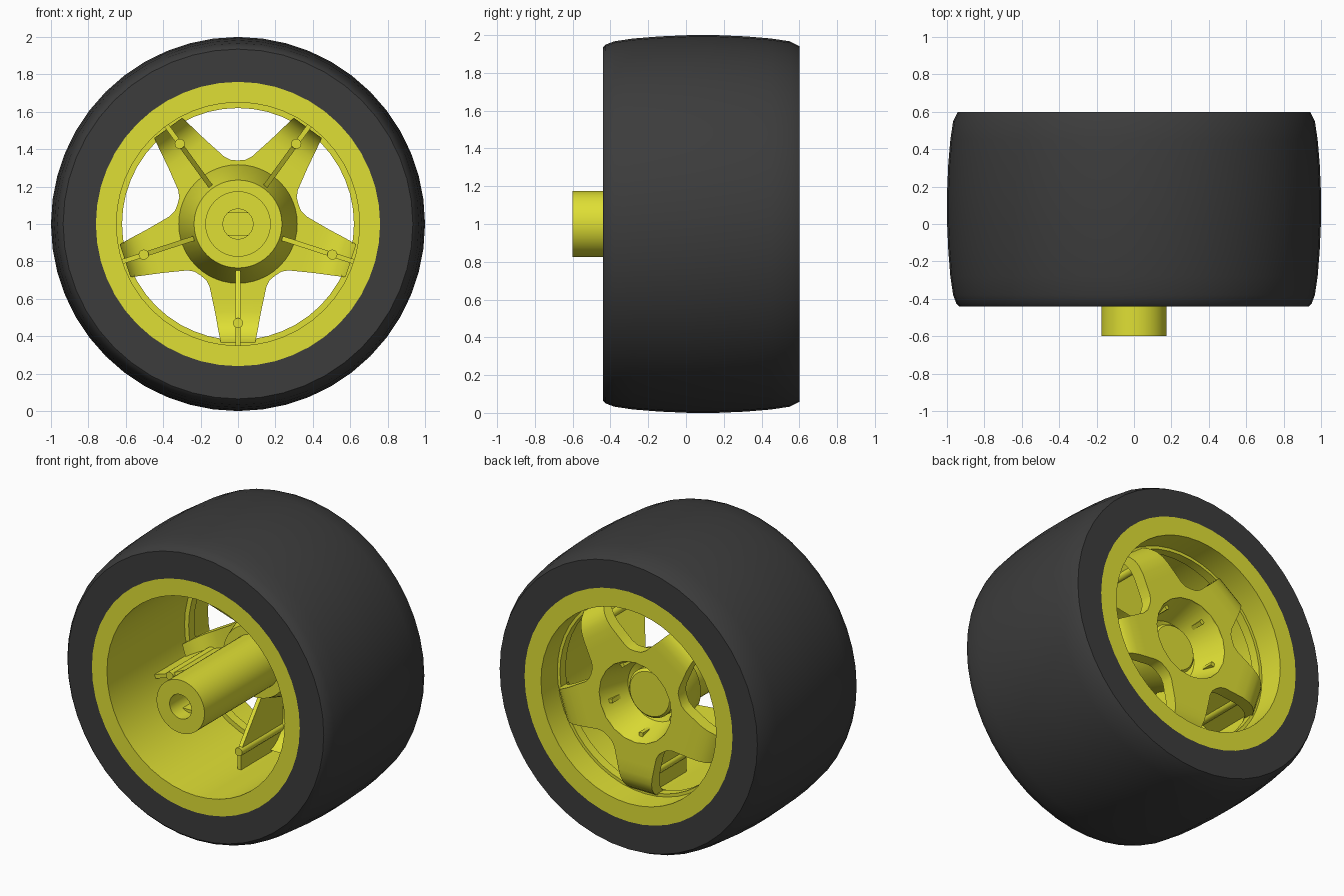
import bpy, bmesh
from math import sin, cos, pi, radians
from mathutils import Matrix, Vector

if "Cube" in bpy.data.objects:
    bpy.data.objects.remove(bpy.data.objects["Cube"])


def material(name, colour):
    m = bpy.data.materials.new(name)
    m.diffuse_color = (*colour, 1)
    m.use_nodes = True
    m.node_tree.nodes["Principled BSDF"].inputs["Base Color"].default_value = m.diffuse_color
    return m


YELLOW = material("yellow_plastic", (0.74, 0.74, 0.035))
RUBBER = material("black_rubber", (0.045, 0.045, 0.045))
CENTRE = Matrix.Translation((0, 0, 1))


def finish(bm, name, mat, angle=30):
    bmesh.ops.remove_doubles(bm, verts=bm.verts, dist=0.0004)
    bmesh.ops.recalc_face_normals(bm, faces=bm.faces)
    bm.transform(CENTRE)
    me = bpy.data.meshes.new(name)
    bm.to_mesh(me)
    bm.free()
    me.materials.append(mat)
    me.shade_smooth()
    me.set_sharp_from_angle(angle=radians(angle))
    ob = bpy.data.objects.new(name, me)
    bpy.context.collection.objects.link(ob)
    return ob


def lathe(name, profile, mat, n=48, closed=True):
    """Spin a (radius, y) profile round the wheel axle."""
    bm = bmesh.new()
    rings = []
    for r, y in profile:
        if r == 0:
            rings.append([bm.verts.new((0, y, 0))] * n)
        else:
            rings.append([bm.verts.new((r * sin(2 * pi * i / n), y, r * cos(2 * pi * i / n)))
                          for i in range(n)])
    pairs = list(zip(rings, rings[1:]))
    if closed:
        pairs.append((rings[-1], rings[0]))
    for a, b in pairs:
        for i in range(n):
            j = (i + 1) % n
            vs = list(dict.fromkeys((a[i], a[j], b[j], b[i])))
            bm.faces.new(vs)
    return finish(bm, name, mat)


# tyre with gently crowned tread
lathe("tyre", [(0.76, -0.44), (0.935, -0.44), (0.95, -0.425), (0.967, -0.38), (0.982, -0.28),
               (0.993, -0.14), (1.0, 0.02), (1.0, 0.16), (0.993, 0.32), (0.982, 0.45),
               (0.967, 0.55), (0.942, 0.60), (0.76, 0.60)], RUBBER)

# rim barrel with inner ridge
lathe("rim", [(0.76, -0.44), (0.65, -0.44), (0.65, 0.37), (0.62, 0.37), (0.62, 0.43),
              (0.64, 0.43), (0.64, 0.60), (0.76, 0.60)], YELLOW)

# hub: axle tube, flange, dished cone and central boss
lathe("hub", [(0, 0.28), (0.08, 0.28), (0.08, -0.60), (0.175, -0.60), (0.175, 0.18),
              (0.235, 0.18), (0.32, 0.46), (0.32, 0.525), (0.264, 0.53), (0.20, 0.32),
              (0.16, 0.30), (0.16, 0.365), (0.145, 0.38), (0, 0.38)], YELLOW, closed=False)

# flats inside the axle bore
bm = bmesh.new()
for s in (-1, 1):
    bmesh.ops.create_cube(bm, size=1, matrix=Matrix.Translation((0, -0.11, s * 0.073))
                          @ Matrix.Diagonal((0.11, 0.78, 0.026, 1)))
finish(bm, "bore_flats", YELLOW)

# five-armed star: rows of (distance along arm, half width, back y)
ROWS = [(0.275, 0.20, 0.53), (0.30, 0.170, 0.53), (0.335, 0.152, 0.53), (0.40, 0.138, 0.53),
        (0.47, 0.123, 0.53), (0.52, 0.114, 0.522), (0.56, 0.107, 0.505), (0.595, 0.10, 0.475),
        (0.62, 0.095, 0.44), (0.635, 0.092, 0.40)]
COLS = (-1, -0.5, 0, 0.5, 1)
ANGLES = [radians(270 + 72 * k) for k in range(5)]


def polar(s, w, y, a):
    """Point at distance s along an arm, offset w sideways."""
    return Vector((s * cos(a) - w * sin(a), y, s * sin(a) + w * cos(a)))


bm = bmesh.new()
for a in ANGLES:
    grid = [[bm.verts.new(polar(0.264, 0, 0.53, a + t * pi / 5)) for t in COLS]]
    grid += [[bm.verts.new(polar(s, w * t, y, a)) for t in COLS] for s, w, y in ROWS]
    for p, q in zip(grid, grid[1:]):
        for i in range(4):
            bm.faces.new((p[i], p[i + 1], q[i + 1], q[i]))
bmesh.ops.remove_doubles(bm, verts=bm.verts, dist=0.003)
new = bmesh.ops.extrude_face_region(bm, geom=bm.faces[:], use_keep_orig=True)["geom"]
bmesh.ops.translate(bm, vec=(0, -0.08, 0), verts=[g for g in new if isinstance(g, bmesh.types.BMVert)])
finish(bm, "star_spokes", YELLOW, 35)

# stiffening blade and peg behind each arm
BLADE = [(0.65, 0.015), (0.52, 0.015), (0.22, 0.25), (0.22, 0.47), (0.54, 0.47), (0.65, 0.38)]
bm = bmesh.new()
for a in ANGLES:
    sides = [[bm.verts.new(polar(s, w, y, a)) for s, y in BLADE] for w in (-0.013, 0.013)]
    bm.faces.new(sides[0])
    bm.faces.new(sides[1][::-1])
    for i in range(len(BLADE)):
        j = (i + 1) % len(BLADE)
        bm.faces.new((sides[0][i], sides[0][j], sides[1][j], sides[1][i]))
finish(bm, "spoke_blades", YELLOW)

bm = bmesh.new()
for a in ANGLES:
    bmesh.ops.create_cone(bm, cap_ends=True, segments=16, radius1=0.027, radius2=0.027, depth=0.44,
                          matrix=Matrix.Translation(polar(0.53, 0, 0.225, a)) @ Matrix.Rotation(pi / 2, 4, 'X'))
finish(bm, "spoke_pegs", YELLOW)
